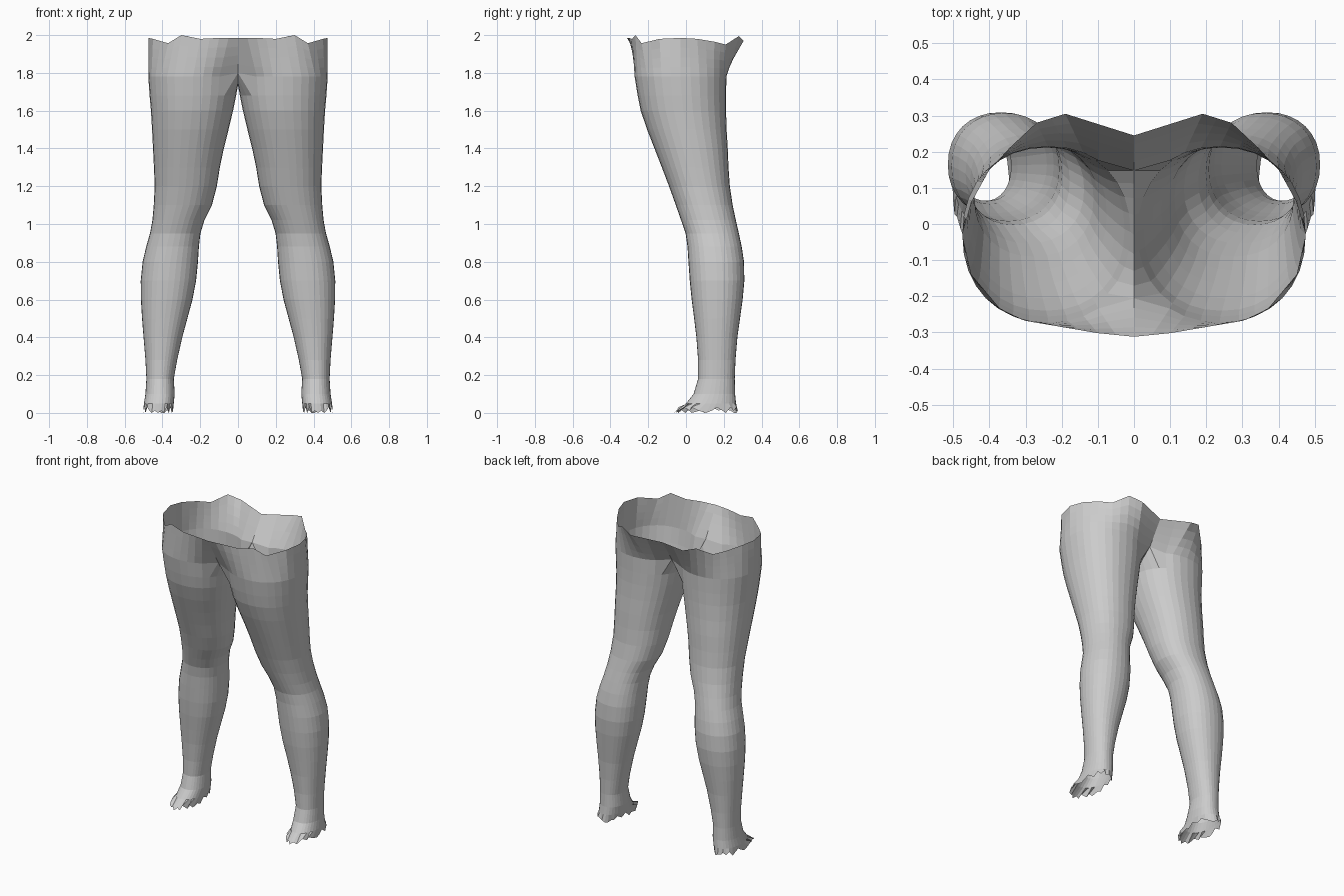
import bpy, bmesh, math, random

if "Cube" in bpy.data.objects:
    bpy.data.objects.remove(bpy.data.objects["Cube"])

random.seed(4)
N, M = 32, 4          # columns around a leg, inner columns on each side of the crotch

# leg sections: z, inner x, outer x, front y, back y
LEG = [
    (0.015, .345, .502, -.060, .272), (0.05, .340, .498, .000, .265),
    (0.10, .335, .490, .040, .260), (0.18, .340, .485, .064, .258),
    (0.28, .322, .490, .064, .262), (0.40, .295, .500, .055, .272),
    (0.50, .268, .508, .043, .286), (0.60, .241, .514, .030, .300),
    (0.70, .222, .515, .020, .309), (0.80, .212, .505, .013, .307),
    (0.88, .207, .486, .008, .295), (0.95, .199, .466, -.002, .280),
    (1.02, .178, .453, -.026, .264), (1.10, .138, .446, -.054, .247),
    (1.20, .112, .441, -.090, .232), (1.30, .096, .445, -.128, .225),
    (1.40, .075, .450, -.167, .221), (1.50, .050, .455, -.206, .215),
    (1.60, .026, .461, -.240, .212), (1.68, .010, .468, -.256, .212),
]
# half of the waist rim, from front centre round the side to back centre
RIM = [
    (0, -.312, 1.985), (.10, -.302, 1.985), (.20, -.285, 1.98), (.30, -.268, 2.0),
    (.37, -.235, 1.957), (.45, -.14, 1.98), (.475, -.03, 1.985), (.45, .06, 1.98),
    (.40, .15, 1.965), (.345, .21, 1.95), (.27, .28, 1.995), (.19, .305, 1.97),
    (0, .245, 1.95),
]


def spow(v, e):
    return math.copysign(abs(v) ** e, v)


def section(z, xi, xo, yf, yb):
    """Rounded loop starting on the inner side and running round the front."""
    pts = []
    for i in range(N):
        a = 2 * math.pi * i / N
        pts.append(((xi + xo) / 2 - (xo - xi) / 2 * spow(math.cos(a), .92),
                    (yf + yb) / 2 - (yb - yf) / 2 * spow(math.sin(a), .92), z))
    return pts


bm = bmesh.new()


def add(pts):
    return [bm.verts.new(p) for p in pts]


def bridge(a, b, closed):
    n = len(a)
    for i in range(n if closed else n - 1):
        j = (i + 1) % n
        bm.faces.new((a[i], a[j], b[j], b[i]))


# leg tube, with a ragged hem
loops = [section(*s) for s in LEG]
loops[0] = [(x, y + random.uniform(-.012, .012), random.choice((0, .012, .03)))
            for x, y, z in loops[0]]

# top leg loop: inner columns drop on to the centre line as a saddle
crotch = []
for i, (x, y, z) in enumerate(section(1.78, 0, .475, -.272, .214)):
    k = min(i, N - i)
    crotch.append((0, y, 1.735 + .065 * (k / M) ** 2) if k <= M else (x, y, z))
rings = [add(p) for p in loops + [crotch]]
for a, b in zip(rings, rings[1:]):
    bridge(a, b, True)

# hips: open half loops from the crotch saddle up to the waist rim
rim = []
for p, q in zip(RIM, RIM[1:]):
    rim += [p, tuple((u + v) / 2 for u, v in zip(p, q))]
rim.append(RIM[-1])
prev, base = rings[-1][M:N - M + 1], crotch[M:N - M + 1]
for t in (.25, .5, .75, 1):
    row = add([tuple(u + (v - u) * t for u, v in zip(p, q)) for p, q in zip(base, rim)])
    bridge(prev, row, False)
    prev = row

bmesh.ops.recalc_face_normals(bm, faces=bm.faces)
# keep the open shell facing outwards
side = max(bm.faces, key=lambda f: f.calc_center_median().x)
if side.normal.x < 0:
    bmesh.ops.reverse_faces(bm, faces=bm.faces)

mesh = bpy.data.meshes.new("trouser_legs")
bm.to_mesh(mesh)
bm.free()
legs = bpy.data.objects.new("trouser_legs", mesh)
bpy.context.collection.objects.link(legs)

# second leg
mir = legs.modifiers.new("mirror", 'MIRROR')
mir.use_axis[0] = True
mir.use_clip = True
mir.merge_threshold = .001
